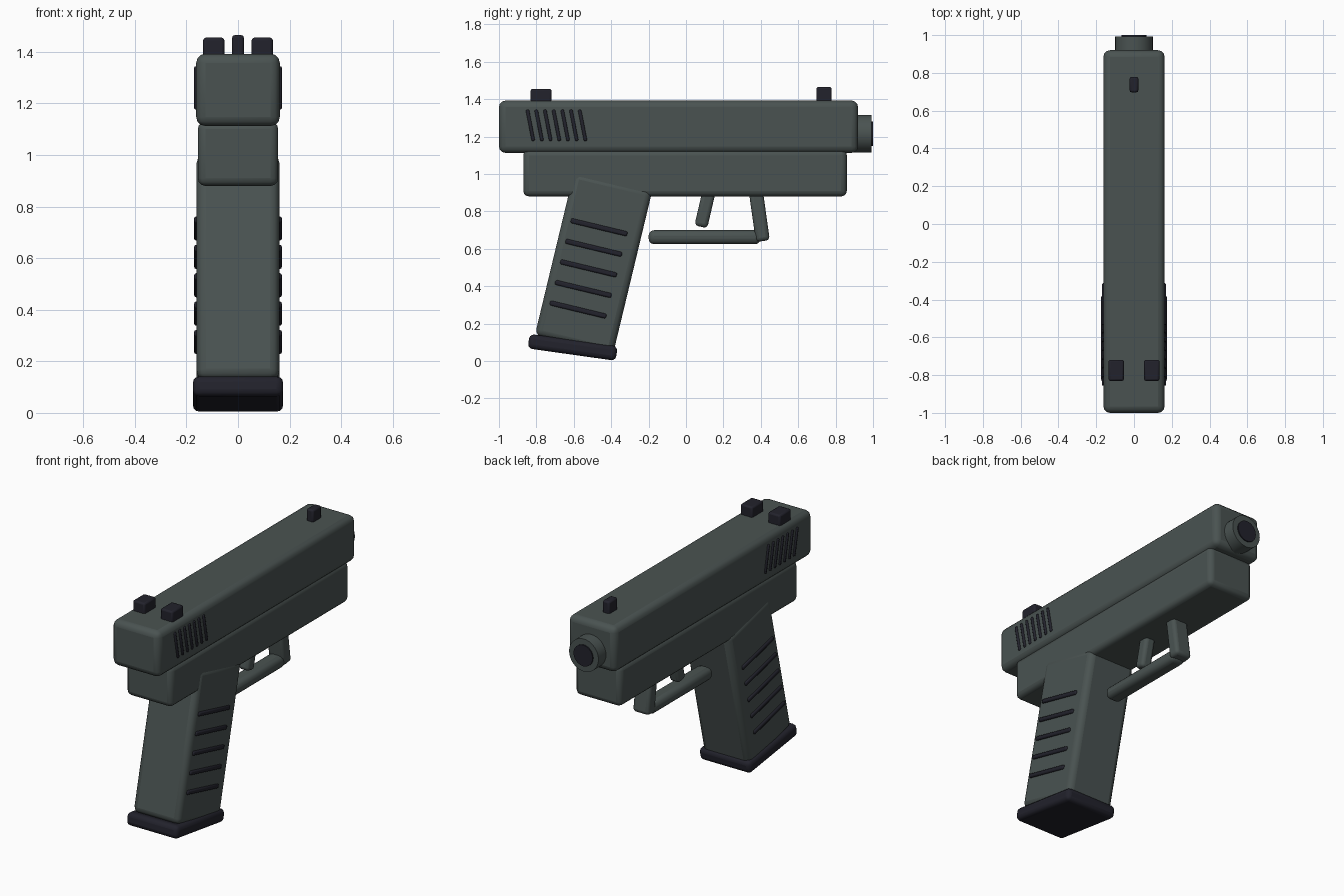
import bpy, math

if "Cube" in bpy.data.objects:
    bpy.data.objects.remove(bpy.data.objects["Cube"])


def material(name, rgb):
    m = bpy.data.materials.new(name)
    m.diffuse_color = (*rgb, 1)
    m.use_nodes = True
    m.node_tree.nodes["Principled BSDF"].inputs["Base Color"].default_value = m.diffuse_color
    return m


BODY = material("grey_green", (0.068, 0.086, 0.083))
DARK = material("dark_trim", (0.016, 0.016, 0.025))


def finish(ob, name, mat, bevel=0, segments=3):
    ob.name = name
    ob.data.materials.append(mat)
    if bevel:
        mod = ob.modifiers.new("round_edges", 'BEVEL')
        mod.width, mod.segments = bevel, segments
    bpy.ops.object.shade_smooth_by_angle(angle=math.radians(35))
    return ob


def box(name, centre, size, mat, bevel, tilt=0, segments=3):
    """Rounded box; tilt in degrees leans the top towards the muzzle (+y)."""
    bpy.ops.mesh.primitive_cube_add(size=1, location=centre)
    ob = bpy.context.object
    ob.scale = size
    bpy.ops.object.transform_apply(location=False, rotation=False, scale=True)
    ob.rotation_euler.x = -math.radians(tilt)
    return finish(ob, name, mat, bevel, segments)


def cylinder(name, radius, y0, y1, z, mat, bevel=0):
    bpy.ops.mesh.primitive_cylinder_add(
        vertices=32, radius=radius, depth=y1 - y0,
        location=(0, (y0 + y1) / 2, z), rotation=(math.pi / 2, 0, 0))
    return finish(bpy.context.object, name, mat, bevel, 2)


# Upper and lower body
box("slide", (0, -0.04, 1.2525), (0.324, 1.92, 0.28), BODY, 0.035)
box("frame", (0, -0.005, 1.005), (0.312, 1.73, 0.25), BODY, 0.03)

# Muzzle with dark bore disc
cylinder("barrel", 0.1, 0.80, 0.993, 1.215, BODY)
cylinder("bore", 0.065, 0.95, 1.0, 1.215, DARK)

# Handle and its base plate
GRIP_TILT = 13.5
box("grip", (0, -0.494, 0.525), (0.32, 0.43, 0.9), BODY, 0.035, GRIP_TILT)
box("base_plate", (0, -0.606, 0.073), (0.35, 0.475, 0.078), DARK, 0.025, 8)

# Trigger and guard
box("trigger", (0, 0.103, 0.82), (0.07, 0.07, 0.21), BODY, 0.02, 13)
box("guard_bar", (0, 0.1, 0.662), (0.1, 0.6, 0.075), BODY, 0.03)
box("guard_post", (0, 0.39, 0.79), (0.11, 0.075, 0.3), BODY, 0.02, -8)

# Sights
box("front_sight", (0, 0.738, 1.415), (0.046, 0.082, 0.1), DARK, 0.01, 0, 2)
for side, x in (("left", -0.094), ("right", 0.094)):
    box("rear_sight_" + side, (x, -0.775, 1.41), (0.082, 0.112, 0.09),
        DARK, 0.01, 0, 2)

# Raised ribs on both sides of the handle and slide
for side, s in (("left", -1), ("right", 1)):
    for i in range(5):
        box(f"grip_rib_{side}_{i + 1}",
            (s * 0.16, -0.465 - 0.028 * i, 0.715 - 0.11 * i),
            (0.02, 0.31, 0.026), DARK, 0.008, GRIP_TILT, 2)
    for i in range(7):
        box(f"slide_rib_{side}_{i + 1}",
            (s * 0.16, -0.832 + 0.0465 * i, 1.26),
            (0.02, 0.018, 0.17), DARK, 0.006, -11, 2)
